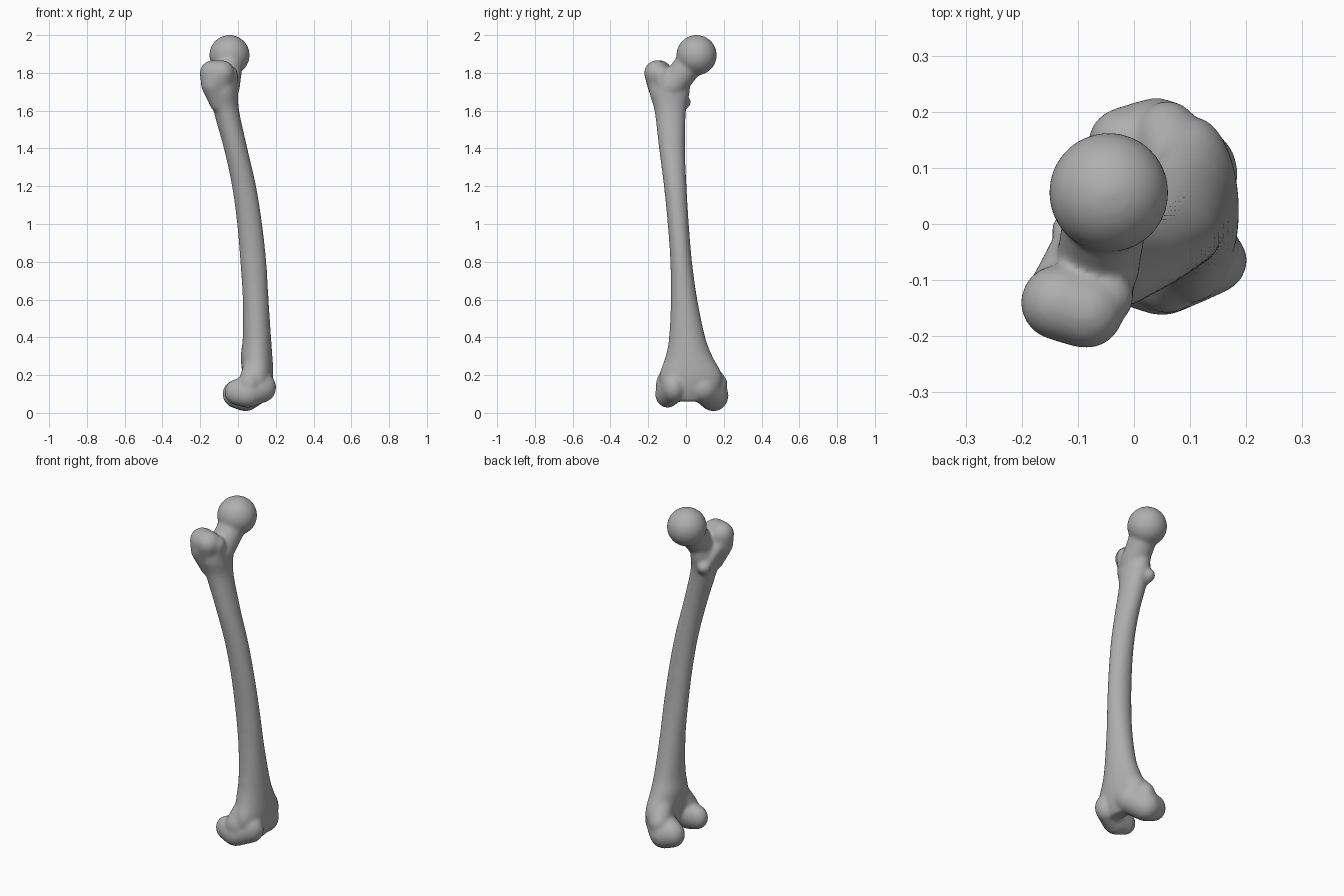
import bpy
import bmesh
import math
from mathutils import Vector

old = bpy.data.objects.get("Cube")
if old:
    bpy.data.objects.remove(old, do_unlink=True)

bone = bpy.data.materials.new("bone_grey")
bone.use_nodes = True
GREY = (0.43, 0.43, 0.43, 1)
bone.diffuse_color = GREY
bone.node_tree.nodes["Principled BSDF"].inputs["Base Color"].default_value = GREY

bm = bmesh.new()

# Unit sphere directions shared by every rounded part
ball = bmesh.new()
bmesh.ops.create_icosphere(ball, subdivisions=4, radius=1)
DIRS = [v.co.copy() for v in ball.verts]
ball.free()


def hull(*blobs):
    """Convex skin around ellipsoids given as (centre, radii)."""
    verts = []
    for centre, radii in blobs:
        r = Vector(radii) if isinstance(radii, tuple) else Vector((radii,) * 3)
        verts += [bm.verts.new(Vector(centre) + d * r) for d in DIRS]
    res = bmesh.ops.convex_hull(bm, input=verts)
    spare = {g for k in ("geom_interior", "geom_unused") for g in res[k]
             if isinstance(g, bmesh.types.BMVert)}
    bmesh.ops.delete(bm, geom=list(spare), context='VERTS')


def catmull(a, b, c, d, t):
    return [0.5 * (2 * q + (r - p) * t + (2 * p - 5 * q + 4 * r - s) * t * t
                   + (3 * q - p - 3 * r + s) * t ** 3)
            for p, q, r, s in zip(a, b, c, d)]


def loft(rows, steps=6, sides=40):
    """Elliptical tube from rows of (z, x_min, x_max, y_min, y_max)."""
    path = []
    for i in range(len(rows) - 1):
        ends = [rows[max(0, min(len(rows) - 1, i + k))] for k in (-1, 0, 1, 2)]
        path += [catmull(*ends, s / steps) for s in range(steps)]
    path.append(rows[-1])
    rings = []
    for z, x0, x1, y0, y1 in path:
        ring = []
        for k in range(sides):
            a = math.tau * k / sides
            ring.append(bm.verts.new(((x0 + x1) / 2 + (x1 - x0) / 2 * math.cos(a),
                                      (y0 + y1) / 2 + (y1 - y0) / 2 * math.sin(a), z)))
        rings.append(ring)
    for lo, hi in zip(rings, rings[1:]):
        for k in range(sides):
            n = (k + 1) % sides
            bm.faces.new((lo[k], lo[n], hi[n], hi[k]))
    bm.faces.new(rings[0][::-1])
    bm.faces.new(rings[-1])


# Bowed shaft, flaring at the knee end
loft([
    (0.06, 0.08, 0.15, -0.06, 0.09),
    (0.12, 0.05, 0.175, -0.12, 0.17),
    (0.20, 0.025, 0.187, -0.14, 0.19),
    (0.30, 0.015, 0.182, -0.108, 0.14),
    (0.40, 0.025, 0.175, -0.09, 0.102),
    (0.60, 0.025, 0.162, -0.08, 0.06),
    (0.80, 0.012, 0.15, -0.083, 0.032),
    (1.00, -0.005, 0.128, -0.097, 0.015),
    (1.20, -0.032, 0.096, -0.117, 0.003),
    (1.40, -0.075, 0.05, -0.143, -0.005),
    (1.60, -0.13, 0.006, -0.167, 0.0),
    (1.70, -0.145, 0.0, -0.195, 0.02),
    (1.78, -0.13, -0.01, -0.19, 0.02),
])

# Ball head and neck
hull(((-0.045, 0.056, 1.894), 0.107))
hull(((-0.065, -0.075, 1.73), 0.075), ((-0.045, 0.05, 1.885), 0.075))

# Greater trochanter
hull(((-0.135, -0.14, 1.80), 0.067), ((-0.085, -0.155, 1.80), 0.067),
     ((-0.13, -0.14, 1.74), 0.066), ((-0.10, -0.12, 1.64), 0.05))
hull(((-0.05, -0.13, 1.79), 0.05), ((-0.06, -0.10, 1.66), 0.055))

# Crest running down to the lesser trochanter
hull(((-0.15, -0.12, 1.77), 0.04), ((-0.115, -0.03, 1.66), 0.03))
hull(((-0.11, -0.012, 1.645), 0.038), ((-0.08, -0.05, 1.60), 0.03))

# Medial condyle
hull(((0.115, 0.09, 0.135), (0.07, 0.08, 0.08)),
     ((0.04, 0.145, 0.092), (0.08, 0.08, 0.084)),
     ((-0.01, 0.145, 0.10), (0.072, 0.065, 0.075)))
hull(((0.06, 0.15, 0.15), (0.06, 0.07, 0.07)), ((0.09, 0.08, 0.25), 0.06))

# Lateral condyle
hull(((0.13, -0.065, 0.135), (0.072, 0.063, 0.08)),
     ((0.05, -0.097, 0.10), (0.075, 0.066, 0.073)),
     ((0.0, -0.09, 0.11), (0.072, 0.056, 0.07)))
hull(((0.06, -0.10, 0.15), (0.06, 0.06, 0.07)), ((0.09, -0.05, 0.25), 0.06))

bmesh.ops.recalc_face_normals(bm, faces=bm.faces)
mesh = bpy.data.meshes.new("thigh_bone")
bm.to_mesh(mesh)
bm.free()
mesh.materials.append(bone)
obj = bpy.data.objects.new("thigh_bone", mesh)
bpy.context.collection.objects.link(obj)

# Fuse the parts into one skin and soften the joins
fuse = obj.modifiers.new("fuse", 'REMESH')
fuse.mode = 'VOXEL'
fuse.voxel_size = 0.008
fuse.use_smooth_shade = True
soften = obj.modifiers.new("soften", 'SMOOTH')
soften.factor = 0.5
soften.iterations = 16
